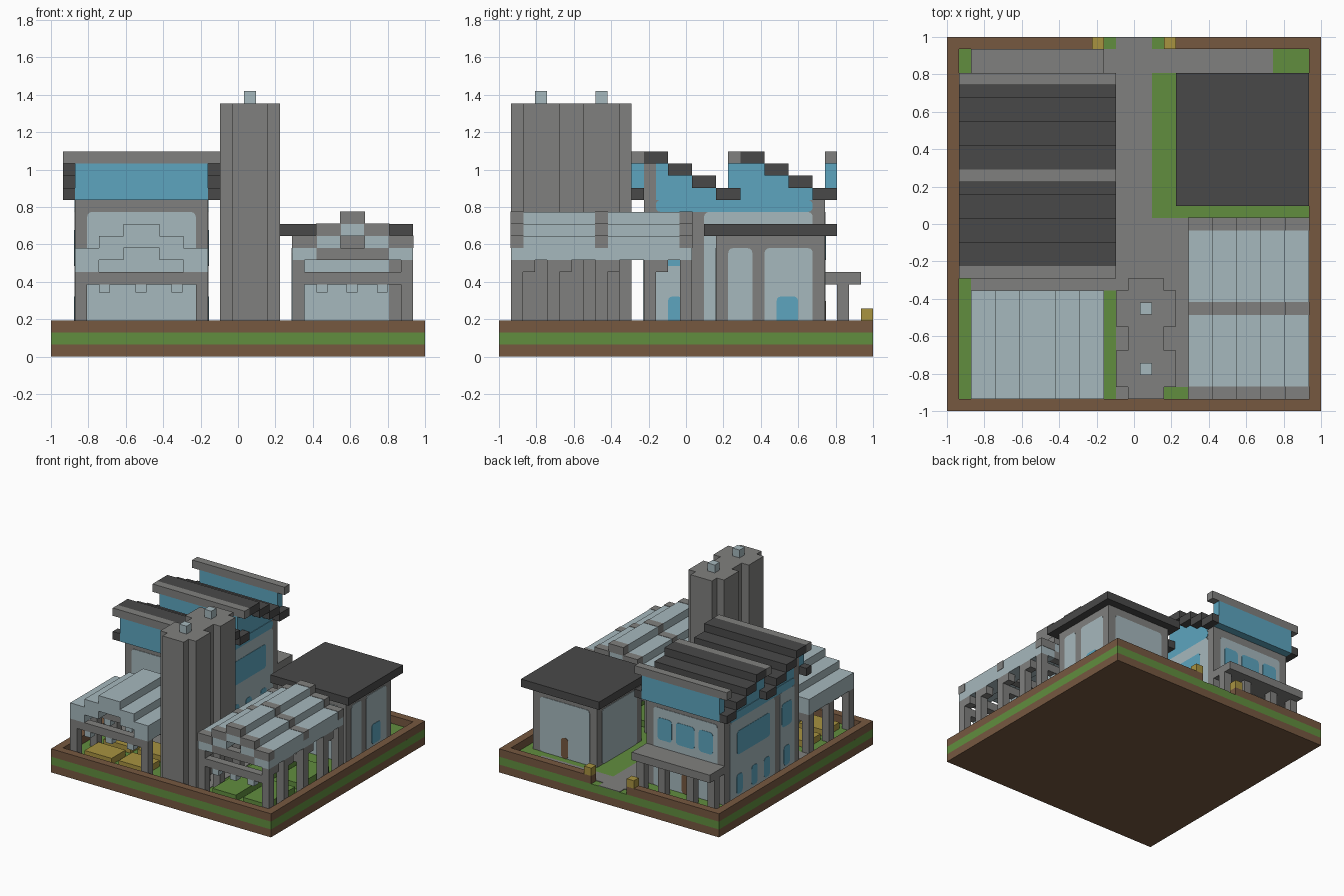
import bpy, bmesh
from mathutils import Vector

U = 2 / 31  # size of one building block

old = bpy.data.objects.get("Cube")
if old:
    bpy.data.objects.remove(old)


def material(name, r, g, b):
    col = [((c / 255 + 0.055) / 1.055) ** 2.4 for c in (r, g, b)] + [1]
    m = bpy.data.materials.new(name)
    m.use_nodes = True
    m.diffuse_color = col
    m.node_tree.nodes["Principled BSDF"].inputs["Base Color"].default_value = col
    return m


BROWN = material("brown earth", 118, 88, 64)
GREEN = material("grass green", 97, 141, 62)
GREY = material("stone grey", 128, 128, 126)
DARK = material("dark roof", 73, 73, 73)
LIGHT = material("pale blue grey", 166, 184, 189)
BLUE = material("glass blue", 93, 165, 191)
GOLD = material("crop gold", 168, 147, 64)


def part(name, mat, boxes, round_axis=None):
    """One object of blocks (x0, x1, y0, y1, z0, z1), in block units."""
    bm = bmesh.new()
    for x0, x1, y0, y1, z0, z1 in boxes:
        lo = Vector((x0 * U - 1, y0 * U - 1, z0 * U))
        hi = Vector((x1 * U - 1, y1 * U - 1, z1 * U))
        for v in bmesh.ops.create_cube(bm, size=1)["verts"]:
            v.co = Vector([(lo[i] + hi[i]) / 2 + v.co[i] * (hi[i] - lo[i]) for i in range(3)])
    if round_axis is not None:
        edges = [e for e in bm.edges
                 if abs((e.verts[0].co - e.verts[1].co).normalized()[round_axis]) > 0.9]
        bmesh.ops.bevel(bm, geom=edges, offset=0.4 * U, segments=3, profile=0.5, affect='EDGES')
    me = bpy.data.meshes.new(name)
    bm.to_mesh(me)
    bm.free()
    me.materials.append(mat)
    ob = bpy.data.objects.new(name, me)
    bpy.context.collection.objects.link(ob)
    return ob


def plates(name, mat, axis, pos, rects, depth=0.06):
    """Thin rounded plates on a wall; rects are (a0, a1, z0, z1)."""
    boxes = []
    for a0, a1, z0, z1 in rects:
        across, through = (a0, a1), (pos - depth, pos + depth)
        boxes.append((through + across if axis == 0 else across + through) + (z0, z1))
    part(name, mat, boxes, axis)


# Plot: layered base, rim with a gate gap, paths, gate posts
part("base_bottom", BROWN, [(0, 31, 0, 31, 0, 1)])
part("base_grass", GREEN, [(0, 31, 0, 31, 1, 2)])
part("rim", BROWN, [(0, 31, 0, 1, 2, 3), (0, 1, 1, 31, 2, 3), (30, 31, 1, 31, 2, 3),
                    (1, 13, 30, 31, 2, 3), (18, 30, 30, 31, 2, 3)])
part("paths", GREY, [(x0, x1, y0, y1, 2, 2.07) for x0, x1, y0, y1 in (
    (14, 17, 1, 31), (17, 18, 1, 16), (18, 20, 2, 16), (13, 14, 28, 30),
    (17, 27, 28, 30), (2, 14, 10, 12))])
part("gate_posts", GOLD, [(x, x + 1, 30, 31, 3, 4) for x in (12, 18)])

# Twin tower with notched corners
tower = []
for y in (1, 6):
    tower += [(15, 18, y, y + 5, 2, 21), (14, 15, y + 1, y + 4, 2, 21), (18, 19, y + 1, y + 4, 2, 21)]
part("tower", GREY, tower)
part("tower_lamps", LIGHT, [(16, 17, y, y + 1, 21, 22) for y in (3, 8)])


# Growing sheds: stepped roof shell on posts
def shed(name, steps, y0, y1, post_rows, lamps, crop):
    x0, x1, base = steps[0][0], steps[-1][1], steps[0][2]
    part(name + "_roof", LIGHT, [(a, b, y0, y1, z, z + 2) for a, b, z in steps])
    part(name + "_posts", GREY, [(x, x + 1, y, y + 1, 2, base) for y in post_rows for x in (x0, x1 - 1)])
    ends = (post_rows[0], post_rows[len(post_rows) // 2], post_rows[-1])
    part(name + "_beams", GREY, [(x0 + 1, x1 - 1, y, y + 1, 6, 7) for y in ends])
    part(name + "_lamps", LIGHT, [(x, x + 0.9, y, y + 0.9, 5.3, 6) for y in ends for x in lamps])
    mid, ymid = (x0 + x1) / 2, (y0 + y1) / 2
    part(name + "_crops", crop, [(a, b, c, d, 2, 2.8)
                                 for a, b in ((x0 + 1.2, mid - 0.5), (mid + 0.5, x1 - 1.2))
                                 for c, d in ((y0 + 1.2, ymid - 0.5), (ymid + 0.5, y1 - 1.2))])


shed("gold_shed", [(2, 4, 7), (4, 6, 8), (6, 9, 9), (9, 11, 8), (11, 13, 7)],
     1, 10, (1, 5, 9), (4, 7, 10), GOLD)
long_steps = [(20, 22, 8), (22, 24, 9), (24, 26, 10), (26, 28, 9), (28, 30, 8)]
shed("green_shed", long_steps, 1, 16, (1, 4, 8, 12, 15), (22, 24.5, 27), GREEN)
part("green_shed_brackets", GREY, [(x, x + 1, y, y + 1, 7, 8) for y in (2, 5, 9, 13) for x in (20, 29)])
part("green_shed_ties", GREY, [(22, 28, y, y + 1, 8, 9) for y in (1, 8, 15)])
e = 0.04
part("green_shed_ribs", GREY, [(a - e, b + e, y - e, y + 1 + e, z + 1, z + 2 + e)
                               for y in (1, 8, 15) for a, b, z in long_steps])

# Main hall with sawtooth roof
part("hall_walls", GREY, [(2, 13, 12, 27, 2, 13)])
part("hall_corners", GREY, [(x, x + 1, 12, 13, 13, 16) for x in (2, 12)])
gable, treads, caps, glass = [], [], [], []
for y in (12, 20):
    for k in range(4):
        start = y + 2 * k
        treads.append((1, 14, start, start + 2, 16 - k, 17 - k))
        if k < 3:
            gable.append((2, 13, max(start, 13), start + 2, 13, 16 - k))
for y in (11, 19, 27):
    caps.append((1, 14, y, y + 1, 16, 17))
    glass.append((2, 13, y, y + 1, 13 if y != 19 else 14, 16))
part("hall_gables", BLUE, gable)
part("hall_roof_steps", DARK, treads[:7] + [(1, 14, 26, 27, 13, 14)])
part("hall_roof_caps", GREY, caps)
part("hall_clerestories", BLUE, glass)
part("hall_eave_ends", DARK, [(x, x + 1, y, y + 1, 13, 14) for x in (1, 13) for y in (11, 27)])
for side, x in (("right", 2), ("left", 13)):
    plates("hall_panels_" + side, LIGHT, 0, x, [(13, 16, 2, 12), (17, 26, 2, 12)])
    plates("hall_gable_band_" + side, BLUE, 0, x, [(13, 26, 12, 13)])
    plates("hall_windows_" + side, BLUE, 0, x,
           [(13.6, 15.6, 7.5, 10.5), (18, 24.6, 7.5, 10.5)]
           + [(y, y + 1.2, 2.5, 5) for y in (14, 18, 20.5, 23.5)], 0.1)
plates("hall_front_panel", LIGHT, 1, 12, [(3, 12, 2, 12)])
plates("hall_back_panel", LIGHT, 1, 27, [(3, 12, 2, 12)])
plates("hall_back_windows", BLUE, 1, 27, [(3.6, 5.6, 8, 10.8), (6.2, 8.8, 8, 10.8), (9.4, 11.4, 8, 10.8)], 0.1)
plates("hall_door", BROWN, 1, 27, [(7, 8, 2, 4.6)], 0.1)

# Porch behind the hall
part("porch_roof", GREY, [(2, 13, 27, 30, 6, 7)])
part("porch_posts", GREY, [(x, x + 1, 28, 29, 2, 6) for x in (2, 5, 9, 12)])

# Cottage with flat dark roof
part("cottage_walls", GREY, [(20, 29, 18, 27, 2, 10)])
part("cottage_roof", DARK, [(19, 30, 17, 28, 10, 11)])
plates("cottage_back_panel", LIGHT, 1, 27, [(21, 28, 2, 9)])
plates("cottage_front_panel", LIGHT, 1, 18, [(21, 28, 2, 9)])
plates("cottage_right_panel", LIGHT, 0, 20, [(19, 26, 2, 9)])
plates("cottage_left_panels", LIGHT, 0, 29, [(19, 21, 2, 9), (22, 26, 2, 9)])
plates("cottage_window", BLUE, 0, 29, [(23, 24.8, 2.5, 5)], 0.1)
plates("cottage_door", BROWN, 1, 27, [(24, 25, 2, 4.6)], 0.1)
